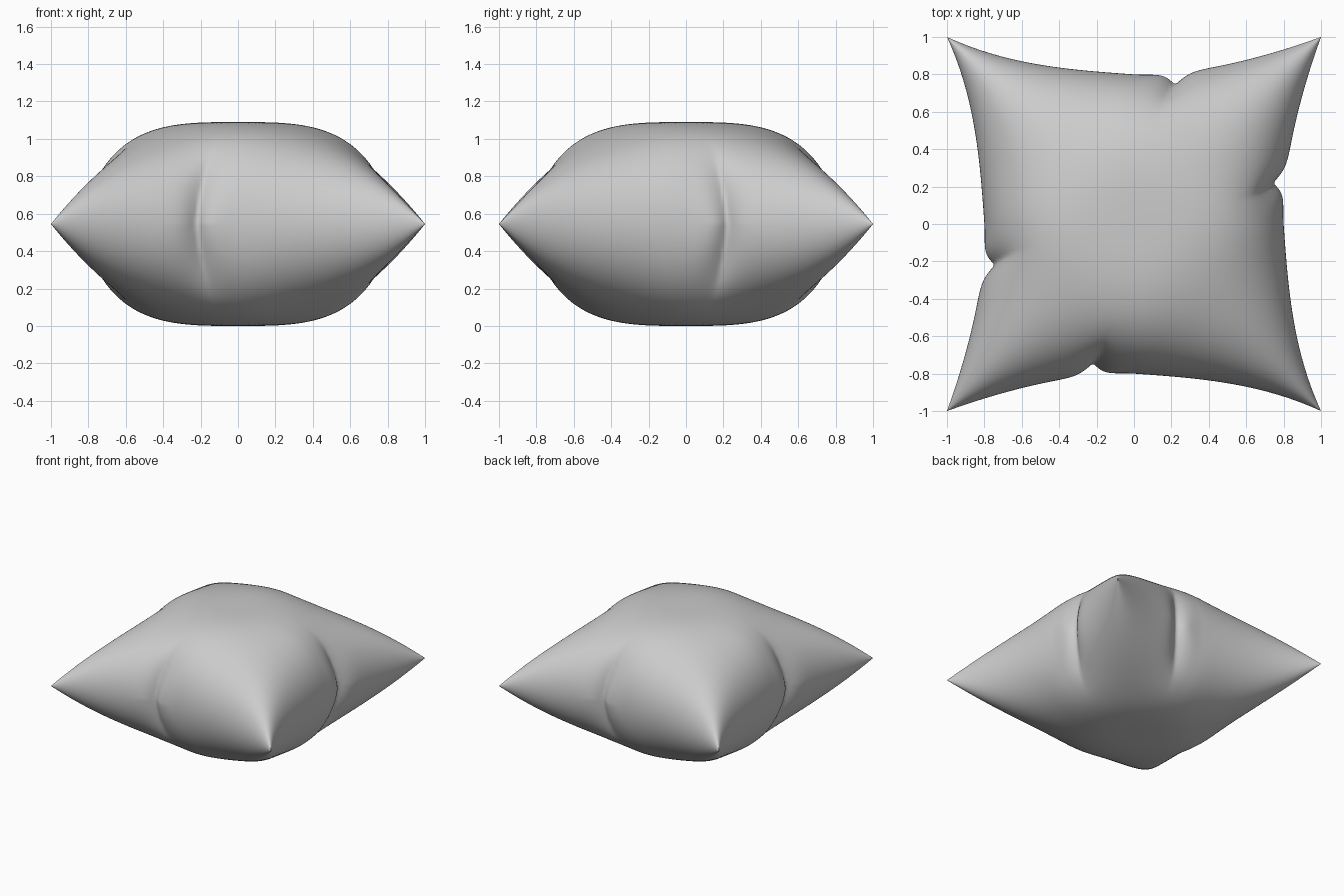
import bpy, bmesh
from math import sin, pi, exp, sqrt

cube = bpy.data.objects.get("Cube")
if cube:
    bpy.data.objects.remove(cube, do_unlink=True)

HALF = 0.545       # half the thickness
WAIST = 0.8        # half width at the middle of each side
SEGMENTS = 190


def material(name, rgb):
    mat = bpy.data.materials.new(name)
    mat.use_nodes = True
    mat.diffuse_color = (*rgb, 1)
    mat.node_tree.nodes["Principled BSDF"].inputs["Base Color"].default_value = (*rgb, 1)
    return mat


def reach(t):
    """Half width at a position along a side; the tucked end is negative."""
    curve = 0.13 * t ** 3 if t > 0 else 0.27 * (-t) ** 1.6
    return WAIST + 0.07 * t + curve


def puff(t):
    """Rounded fall-off of the stuffing towards a seam."""
    return max(0, 1 - abs(t) ** 3.3)


def height(u, v):
    """Stuffed height, slacker along the diagonals."""
    corner = (u * v) ** 2
    slack = 0.18 * corner / (corner + 0.08)
    return HALF * sqrt(puff(u) * puff(v)) * (1 - slack)


def tuck(along, across, h):
    """Inward pull of the fold: sharp at the seam, fading up the side."""
    rise = h / HALF
    offset = along - (-0.22 + 0.12 * rise ** 1.5)
    width = (0.06 if offset < 0 else 0.045) + 0.06 * rise
    fade = exp(-(h / 0.36) ** 4)
    side = max(0, (abs(across) - 0.45) / 0.55)
    return 0.062 * exp(-abs(offset / width) ** 1.3) * fade * min(1, side * 2)


# Upper half of the cushion, with rows packed towards the seam
bm = bmesh.new()
bmesh.ops.create_grid(bm, x_segments=SEGMENTS, y_segments=SEGMENTS, size=1)
for vert in bm.verts:
    u, v = (sin(c * pi / 2) for c in vert.co.xy)
    su, sv = (1 if u > 0 else -1), (1 if v > 0 else -1)
    x = u * reach(-v * su)
    y = v * reach(-u * sv)
    h = height(u, v)
    # One tuck on each side, in matching places about the diagonal
    dx = su * tuck(-y * su, u, h)
    dy = sv * tuck(-x * sv, v, h)
    vert.co = (x - dx, y - dy, h)

mesh = bpy.data.meshes.new("cushion")
bm.to_mesh(mesh)
bm.free()
mesh.materials.append(material("grey fabric", (0.6, 0.6, 0.6)))
mesh.polygons.foreach_set("use_smooth", [True] * len(mesh.polygons))

cushion = bpy.data.objects.new("cushion", mesh)
cushion.location.z = HALF
bpy.context.collection.objects.link(cushion)

# Lower half
mirror = cushion.modifiers.new("lower half", 'MIRROR')
mirror.use_axis = (False, False, True)
mirror.merge_threshold = 0.0002
